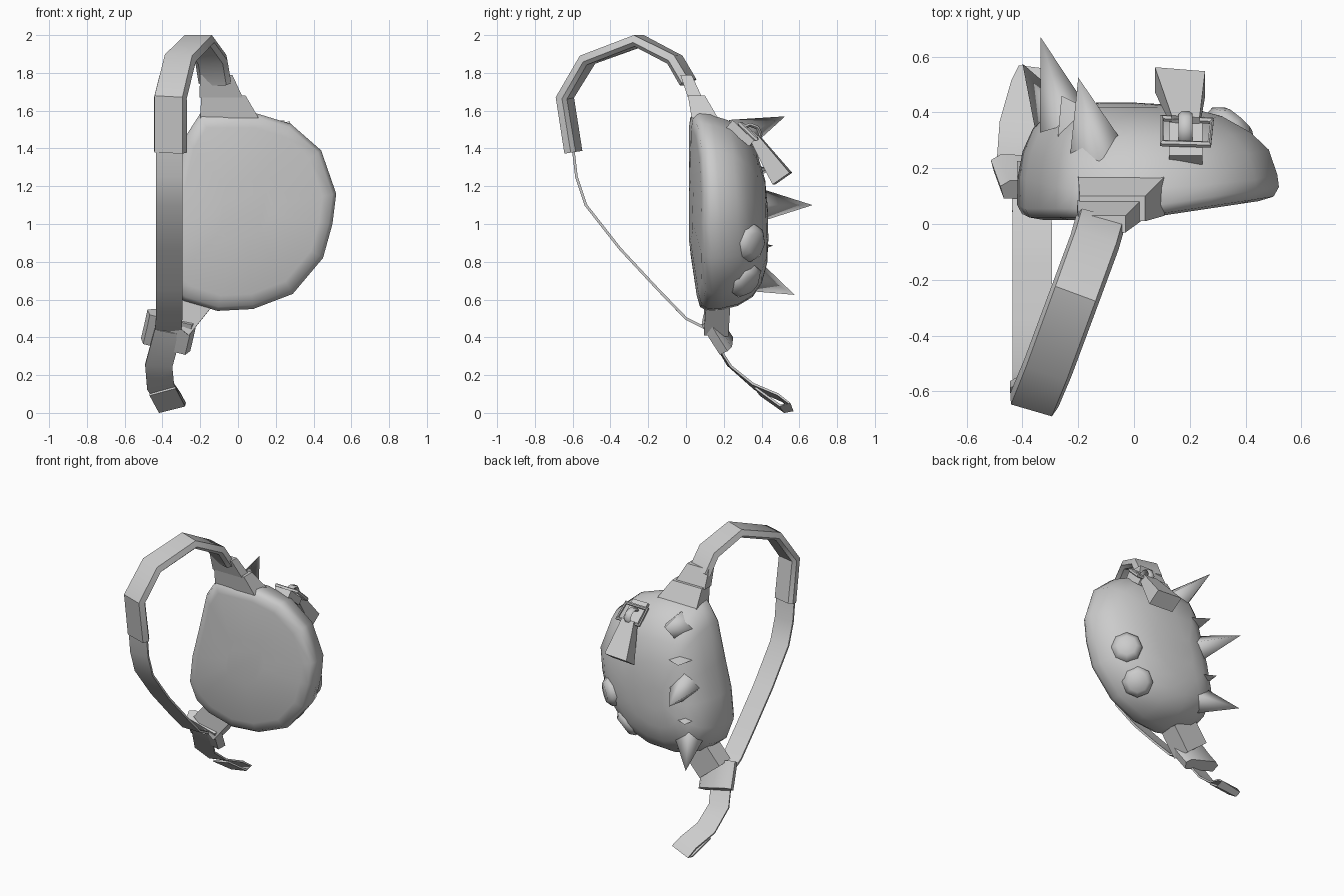
import bpy, bmesh, math
from mathutils import Vector as V

cube = bpy.data.objects.get("Cube")
if cube:
    bpy.data.objects.remove(cube)

grey = bpy.data.materials.new("plain_grey")
grey.use_nodes = True
grey.diffuse_color = (0.6, 0.6, 0.6, 1)
bsdf = next(n for n in grey.node_tree.nodes if n.type == 'BSDF_PRINCIPLED')
bsdf.inputs["Base Color"].default_value = (0.6, 0.6, 0.6, 1)
bsdf.inputs["Roughness"].default_value = 0.7


def finish(name, bm, angle=40):
    bmesh.ops.recalc_face_normals(bm, faces=bm.faces)
    me = bpy.data.meshes.new(name)
    bm.to_mesh(me)
    bm.free()
    me.materials.append(grey)
    me.shade_smooth()
    me.set_sharp_from_angle(angle=math.radians(angle))
    ob = bpy.data.objects.new(name, me)
    bpy.context.collection.objects.link(ob)
    return ob


def loft(name, rings, angle=40, closed=False):
    """Skin a list of equal-length point rings."""
    bm = bmesh.new()
    vs = [[bm.verts.new(p) for p in r] for r in rings]
    n = len(vs[0])
    pairs = list(zip(vs, vs[1:]))
    if closed:
        pairs.append((vs[-1], vs[0]))
    for a, b in pairs:
        for i in range(n):
            j = (i + 1) % n
            bm.faces.new((a[i], a[j], b[j], b[i]))
    if not closed:
        bm.faces.new(vs[0])
        bm.faces.new(vs[-1])
    return finish(name, bm, angle)


def sweep(name, path, side, width, thick, profile, angle=40, closed=False):
    """Sweep a flat cross-section along a path."""
    pts = [V(p) for p in path]
    rings = []
    for i, p in enumerate(pts):
        if closed:
            t = pts[(i + 1) % len(pts)] - pts[i - 1]
        else:
            t = pts[min(i + 1, len(pts) - 1)] - pts[max(i - 1, 0)]
        t.normalize()
        s = V(side)
        s = (s - t * s.dot(t)).normalized()
        n = t.cross(s)
        rings.append([p + s * u * width / 2 + n * v * thick / 2 for u, v in profile])
    return loft(name, rings, angle, closed)


FLAT = [(-1, -1), (1, -1), (1, 1), (-1, 1)]
PAD = [(-1, -0.3), (-0.75, -1), (0.75, -1), (1, -0.3), (0.85, 1), (-0.85, 1)]
WIRE = [(math.cos(k * math.tau / 6), math.sin(k * math.tau / 6)) for k in range(6)]


def rect(x0, x1, y0, y1, z):
    return [(x0, y0, z), (x1, y0, z), (x1, y1, z), (x0, y1, z)]


# Pouch body: an outline shrunk towards the back dome and the front panel
outline = [(-0.2, 1.585), (0.1, 1.585), (0.28, 1.53), (0.44, 1.39), (0.52, 1.16),
           (0.5, 1.0), (0.45, 0.82), (0.29, 0.63), (0.08, 0.55), (-0.11, 0.54),
           (-0.29, 0.595), (-0.38, 0.67), (-0.42, 0.8), (-0.39, 1.0),
           (-0.34, 1.2), (-0.28, 1.46)]


def front_y(x, z):
    return 0.015 + 0.06 * max(x, 0) / 0.4 + 0.06 * max(0.9 - z, 0) / 0.4


def ring(scale, centre, depth):
    pts = []
    for x, z in outline:
        x = centre[0] + (x - centre[0]) * scale
        z = centre[1] + (z - centre[1]) * scale
        pts.append((x, depth(x, z), z))
    return pts


mid, dome = (0.03, 1.08), (-0.08, 0.98)
rings = [ring(s, mid, front_y) for s in (0.3, 0.85)]
rings.append(ring(0.96, mid, lambda x, z: front_y(x, z) + 0.008))
rings.append(ring(1, mid, lambda x, z: front_y(x, z) + 0.04))
for s, y in [(0.99, 0.16), (0.94, 0.25), (0.83, 0.335), (0.66, 0.39), (0.42, 0.425), (0.15, 0.435)]:
    rings.append(ring(s, dome, lambda x, z: y - 0.06 * s * (z - 1) + (0.05 * max(x, 0) if s > 0.9 else 0)))
loft("pouch_body", rings, 60)

# Stepped mount where the strap meets the pouch
loft("lower_strap_mount", [rect(-0.2, 0.11, 0.03, 0.17, 1.56), rect(-0.195, 0.04, 0.01, 0.1, 1.68)])
loft("upper_strap_mount", [rect(-0.205, 0.025, 0.01, 0.085, 1.67), rect(-0.2, -0.03, -0.03, 0.03, 1.79)])

# Padded shoulder strap and the webbing below it
sweep("padded_strap", [(-0.12, 0.01, 1.75), (-0.14, -0.06, 1.87), (-0.21, -0.25, 1.97),
                       (-0.31, -0.52, 1.87), (-0.36, -0.64, 1.67), (-0.36, -0.595, 1.38)],
      (0.96, -0.27, 0), 0.18, 0.06, PAD)
sweep("webbing_strap", [(-0.365, -0.6, 1.42), (-0.365, -0.58, 1.25), (-0.365, -0.53, 1.1),
                        (-0.365, -0.35, 0.87), (-0.365, -0.15, 0.655), (-0.365, 0, 0.5),
                        (-0.37, 0.14, 0.43)], (1, 0, 0), 0.14, 0.014, FLAT)

# Loose tail with a folded end
sweep("strap_tail", [(-0.37, 0.12, 0.43), (-0.42, 0.23, 0.25), (-0.41, 0.36, 0.14),
                     (-0.37, 0.5, 0.08), (-0.345, 0.555, 0.03), (-0.35, 0.51, 0.022),
                     (-0.4, 0.38, 0.115)], (0.97, -0.1, 0.2), 0.145, 0.012, FLAT)

# Buckle and its tab
tilt = (0.95, 0, -0.3)
sweep("buckle", [(-0.35, 0.12, 0.51), (-0.365, 0.16, 0.44), (-0.385, 0.215, 0.355)],
      tilt, 0.27, 0.075, PAD)
sweep("buckle_tab", [(-0.22, 0.17, 0.62), (-0.34, 0.16, 0.47)], (0.8, 0, -0.5), 0.2, 0.13, FLAT)


def spike(name, base, tip, radius, squash=1):
    base, tip = V(base), V(tip)
    axis = (tip - base).normalized()
    u = axis.cross(V((0, 0, 1))).normalized()
    w = u.cross(axis)
    bm = bmesh.new()
    low = [bm.verts.new(base - axis * 0.03 + u * radius * c + w * radius * squash * s)
           for c, s in ((1, 0), (0, 1), (-1, 0), (0, -1))]
    top = bm.verts.new(tip)
    for i in range(4):
        bm.faces.new((low[i], low[(i + 1) % 4], top))
    bm.faces.new(low)
    finish(name, bm, 95)


# Row of back spikes, large and small in turn
spike("upper_spike", (-0.14, 0.29, 1.47), (-0.2, 0.525, 1.57), 0.1)
spike("upper_small_spike", (-0.21, 0.37, 1.28), (-0.26, 0.46, 1.29), 0.09, 0.45)
spike("middle_spike", (-0.25, 0.385, 1.1), (-0.335, 0.67, 1.1), 0.1)
spike("lower_small_spike", (-0.26, 0.37, 0.88), (-0.31, 0.46, 0.885), 0.09, 0.45)
spike("lower_spike", (-0.27, 0.35, 0.73), (-0.4, 0.575, 0.625), 0.1)


def stud(name, centre, normal):
    n = V(normal).normalized()
    u = n.cross(V((0, 0, 1))).normalized()
    w = u.cross(n)
    rows = []
    for r, h in ((0.1, -0.03), (0.1, 0.01), (0.065, 0.04)):
        rows.append([V(centre) + n * h + (u * math.cos(a) + w * math.sin(a)) * r
                     for a in (k * math.tau / 8 for k in range(8))])
    loft(name, rows, 60)


# Round studs on the side
stud("upper_stud", (0.35, 0.345, 0.9), (0.65, 0.75, -0.15))
stud("lower_stud", (0.235, 0.315, 0.7), (0.5, 0.65, -0.55))

# Zip: slider block, wire frame, link and flared pull
sweep("zip_slider", [(0.185, 0.23, 1.53), (0.185, 0.35, 1.43)], (1, 0, 0), 0.12, 0.05, FLAT)
sweep("zip_frame", [(0.1, 0.29, 1.53), (0.27, 0.285, 1.53), (0.28, 0.37, 1.45), (0.1, 0.38, 1.45)],
      (0, 0.7, 0.7), 0.026, 0.026, WIRE, closed=True)
link = [(0.185, 0.34 + 0.055 * math.cos(a), 1.475 + 0.05 * math.sin(a))
        for a in (k * math.tau / 8 for k in range(8))]
sweep("zip_link", link, (1, 0, 0), 0.05, 0.025, WIRE, closed=True)


def pull_end(centre, width, depth):
    s, n = V((1, -0.08, 0)) * width / 2, V((0, 0.82, 0.57)) * depth / 2
    return [V(centre) + s * u + n * v for u, v in FLAT]


loft("zip_pull", [pull_end((0.185, 0.365, 1.455), 0.1, 0.05), pull_end((0.165, 0.51, 1.24), 0.18, 0.11)])
